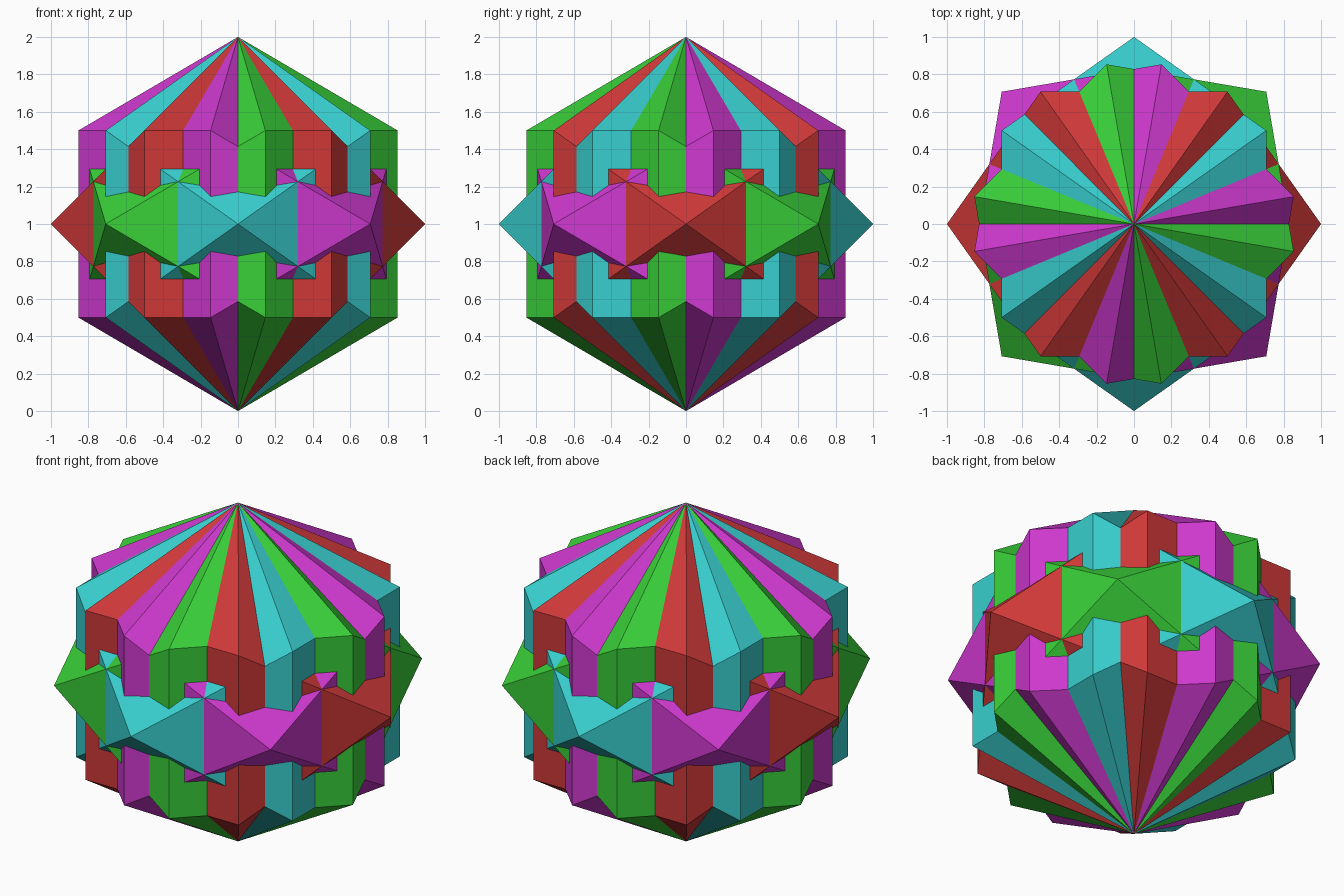
import bpy, bmesh, math
from mathutils import Matrix, Vector

cube = bpy.data.objects.get("Cube")
if cube:
    bpy.data.objects.remove(cube, do_unlink=True)


def make_material(name, colour):
    mat = bpy.data.materials.new(name)
    mat.use_nodes = True
    mat.diffuse_color = colour
    mat.node_tree.nodes["Principled BSDF"].inputs["Base Color"].default_value = colour
    return mat


def cuboctahedron(name, angle, mat):
    """Unit cuboctahedron with vertices at top and bottom; angle aims its level vertices."""
    a, b = 0.5, math.sqrt(0.5)
    points = [(0, 0, 1), (0, 0, -1), (1, 0, 0), (-1, 0, 0)]
    points += [(x, y, z) for x in (-a, a) for y in (-b, b) for z in (-a, a)]
    bm = bmesh.new()
    for p in points:
        bm.verts.new(p)
    bmesh.ops.convex_hull(bm, input=bm.verts)
    # merge the triangulated square sides back into flat quads
    bmesh.ops.dissolve_limit(bm, angle_limit=math.radians(2),
                             verts=bm.verts, edges=bm.edges)
    bmesh.ops.recalc_face_normals(bm, faces=bm.faces)
    turn = Matrix.Rotation(math.radians(angle), 4, "Z")
    bm.transform(Matrix.Translation(Vector((0, 0, 1))) @ turn)
    mesh = bpy.data.meshes.new(name)
    bm.to_mesh(mesh)
    bm.free()
    mesh.materials.append(mat)
    obj = bpy.data.objects.new(name, mesh)
    bpy.context.collection.objects.link(obj)


# four interpenetrating solids, each turned a further eighth about the vertical axis
LOW, HIGH = 0.04, 0.62
solids = [("red", (HIGH, LOW, LOW, 1)),
          ("green", (LOW, HIGH, LOW, 1)),
          ("cyan", (LOW, HIGH, HIGH, 1)),
          ("magenta", (HIGH, LOW, HIGH, 1))]
for i, (name, colour) in enumerate(solids):
    cuboctahedron(name + "_cuboctahedron", 45 * i, make_material(name, colour))
